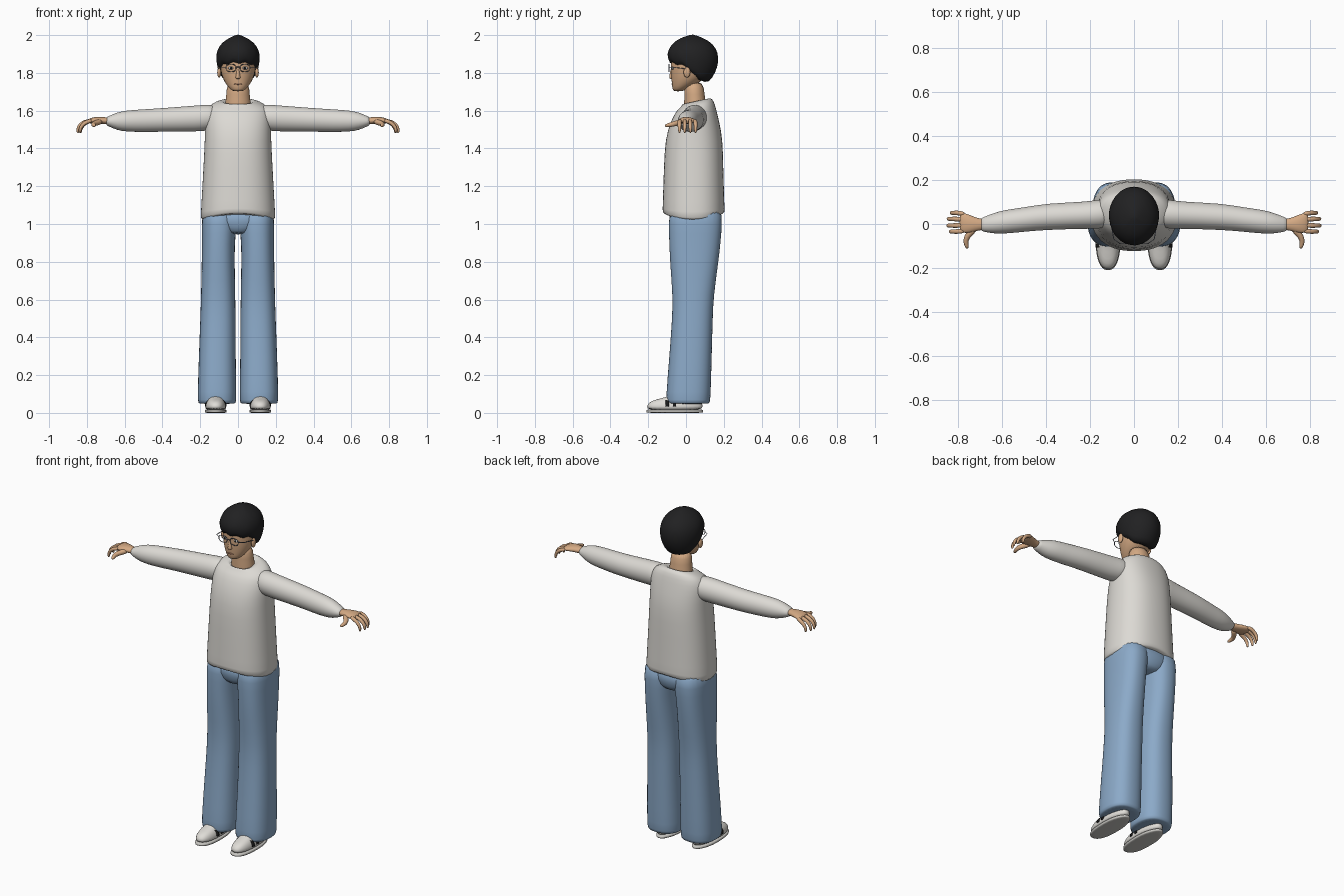
import bpy, bmesh, math
from mathutils import Vector, Matrix

if "Cube" in bpy.data.objects:
    bpy.data.objects.remove(bpy.data.objects["Cube"])


def material(name, r, g, b):
    m = bpy.data.materials.new(name)
    m.use_nodes = True
    m.diffuse_color = (r, g, b, 1)
    bsdf = m.node_tree.nodes["Principled BSDF"]
    bsdf.inputs["Base Color"].default_value = (r, g, b, 1)
    bsdf.inputs["Roughness"].default_value = 0.8
    return m


skin = material("skin", 0.66, 0.40, 0.23)
hair = material("black hair", 0.015, 0.015, 0.016)
knit = material("pale knit", 0.72, 0.70, 0.66)
denim = material("blue denim", 0.26, 0.40, 0.58)
leather = material("white leather", 0.74, 0.72, 0.68)
rubber = material("sole rubber", 0.58, 0.57, 0.54)
black = material("black band", 0.01, 0.01, 0.01)
metal = material("glasses frame", 0.16, 0.18, 0.23)
white = material("eye white", 0.75, 0.75, 0.75)
lip = material("lips", 0.50, 0.24, 0.15)


def finish(name, bm, mat, mirror=False, levels=0):
    bmesh.ops.recalc_face_normals(bm, faces=bm.faces)
    mesh = bpy.data.meshes.new(name)
    bm.to_mesh(mesh)
    bm.free()
    mesh.materials.append(mat)
    ob = bpy.data.objects.new(name, mesh)
    bpy.context.collection.objects.link(ob)
    for p in mesh.polygons:
        p.use_smooth = True
    if mirror:
        ob.modifiers.new("Mirror", 'MIRROR').use_mirror_merge = False
    if levels:
        sub = ob.modifiers.new("Smooth", 'SUBSURF')
        sub.levels = sub.render_levels = levels
    return ob


def oval(c, u, v, n=2.0, seg=24):
    """Closed superellipse ring around c with half axes u and v."""
    def power(t):
        return math.copysign(abs(t) ** (2 / n), t)
    c, u, v = Vector(c), Vector(u), Vector(v)
    angles = [2 * math.pi * i / seg for i in range(seg)]
    return [c + u * power(math.cos(a)) + v * power(math.sin(a)) for a in angles]


def add_loft(bm, rings):
    loops = [[bm.verts.new(p) for p in r] for r in rings]
    n = len(loops[0])
    for a, b in zip(loops, loops[1:]):
        for i in range(n):
            j = (i + 1) % n
            bm.faces.new((a[i], a[j], b[j], b[i]))
    bm.faces.new(loops[0])
    bm.faces.new(loops[-1])


def loft(name, rings, mat, mirror=False, levels=1):
    bm = bmesh.new()
    add_loft(bm, rings)
    return finish(name, bm, mat, mirror, levels)


def upright(rows, n=2.0, seg=24):
    """Rings stacked in z: z, centre x, centre y, half width, half depth."""
    return [oval((x, y, z), (w, 0, 0), (0, d, 0), n, seg) for z, x, y, w, d in rows]


def sideways(rows, n=2.0, seg=20):
    """Rings stacked in x: x, centre y, centre z, half depth, half height."""
    return [oval((x, y, z), (0, d, 0), (0, 0, h), n, seg) for x, y, z, d, h in rows]


def tube(points, radii, seg=10):
    pts = [Vector(p) for p in points]
    rings = []
    for i, p in enumerate(pts):
        t = (pts[min(i + 1, len(pts) - 1)] - pts[max(i - 1, 0)]).normalized()
        up = Vector((0, 1, 0)) if abs(t.y) < 0.6 else Vector((0, 0, 1))
        u = t.cross(up).normalized()
        rings.append(oval(p, u * radii[i], t.cross(u) * radii[i], 2, seg))
    return rings


def ball(name, loc, size, mat, mirror=False):
    bm = bmesh.new()
    m = Matrix.Translation(loc) @ Matrix.Diagonal((*size, 1))
    bmesh.ops.create_uvsphere(bm, u_segments=16, v_segments=10, radius=1, matrix=m)
    return finish(name, bm, mat, mirror)


def interp(table, x):
    """Linear lookup in rows sorted by rising first value."""
    for a, b in zip(table, table[1:]):
        if x <= b[0]:
            t = max(0, (x - a[0]) / (b[0] - a[0]))
            return [p + (q - p) * t for p, q in zip(a[1:], b[1:])]
    return table[-1][1:]


# Head and neck
loft("head", upright([
    (1.702, 0, -.042, .022, .02), (1.712, 0, -.035, .042, .037),
    (1.75, 0, 0, .072, .076), (1.79, 0, .02, .088, .1), (1.83, 0, .03, .095, .11),
    (1.88, 0, .035, .098, .118), (1.93, 0, .035, .08, .095), (1.96, 0, .035, .03, .04)]), skin)
loft("neck", upright([
    (1.58, 0, .05, .075, .065), (1.64, 0, .048, .068, .058),
    (1.68, 0, .045, .062, .054), (1.76, 0, .04, .06, .052)]), skin)

# Face
loft("nose", upright([
    (1.768, 0, -.076, .008, .006), (1.772, 0, -.078, .015, .013),
    (1.785, 0, -.076, .011, .012), (1.83, 0, -.074, .006, .006)], seg=12), skin)
ball("ears", (.1, .005, 1.803), (.01, .018, .028), skin, True)
ball("eyes", (.036, -.071, 1.825), (.016, .006, .008), white, True)
ball("pupils", (.036, -.076, 1.825), (.006, .003, .007), black, True)
ball("mouth", (0, -.074, 1.741), (.021, .004, .004), lip)

# Glasses
bm = bmesh.new()
loop = oval((.037, -.09, 1.826), (.027, 0, 0), (0, 0, .02), 2.4)
for a, b in zip(loop, loop[1:] + loop[:1]):
    add_loft(bm, tube([a, b], [.002, .002], 6))
add_loft(bm, tube([(0, -.091, 1.832), (.011, -.09, 1.83)], [.002, .002], 6))
add_loft(bm, tube([(.063, -.089, 1.83), (.092, -.07, 1.83), (.106, .01, 1.82)], [.002] * 3, 6))
finish("glasses", bm, metal, True)

# Hair with a ragged fringe, sideburns and a tapered nape
shape = [(1.73, .045, .066, .058), (1.76, .047, .082, .082), (1.80, .05, .103, .112),
         (1.85, .042, .114, .13), (1.90, .036, .117, .138), (1.95, .036, .098, .117),
         (1.985, .036, .055, .068), (2.003, .036, .008, .01)]
edge = [(-1, 1.733), (-.4, 1.745), (0, 1.78), (.2, 1.79), (.4, 1.832), (1, 1.85)]
rings, seg = [], 40
for s in (0, .12, .27, .45, .65, .85, 1):
    ring = []
    for i in range(seg):
        a = 2 * math.pi * i / seg
        front = -math.sin(a)
        low = interp(edge, front)[0]
        if front > .4:
            low += .011 * math.sin(i * 1.6)
        z = 2.003 - (2.003 - low) * s
        cy, w, d = interp(shape, z)
        ring.append(Vector((w * math.cos(a), cy + d * math.sin(a), z)))
    rings.append(ring)
loft("hair", rings, hair)

# Sweater body: hem dips at the sides, neckline drops at the front
rows = [(1.035, 0, .04, .19, .155), (1.036, 0, .04, .2, .166), (1.1, 0, .04, .195, .164),
        (1.3, 0, .04, .184, .158), (1.45, 0, .042, .176, .153), (1.54, 0, .047, .176, .13),
        (1.6, 0, .055, .17, .107), (1.632, 0, .058, .145, .09), (1.65, 0, .056, .095, .074),
        (1.65, 0, .05, .078, .066), (1.635, 0, .048, .068, .058)]
rings = upright(rows, 2.3, 28)
for ring, row in zip(rings, rows):
    for p in ring:
        side = (p.x / row[3]) ** 2
        if row[0] < 1.05:
            p.z += .02 - .035 * side
        if row[0] > 1.61:
            p.z += .22 * (p.y - .05)
loft("sweater_body", rings, knit)

# Sleeves
loft("sleeves", sideways([
    (.1, .05, 1.568, .06, .06), (.16, .045, 1.563, .068, .07), (.21, .04, 1.559, .062, .07),
    (.4, .034, 1.551, .061, .063), (.5, .02, 1.547, .056, .061), (.59, .01, 1.545, .055, .057),
    (.64, .003, 1.544, .047, .048), (.685, -.002, 1.544, .034, .027),
    (.7, -.002, 1.544, .028, .02)]), knit, True)

# Hands
bm = bmesh.new()
add_loft(bm, sideways([
    (.66, -.002, 1.545, .024, .018), (.71, -.002, 1.547, .027, .019),
    (.745, 0, 1.55, .042, .019), (.78, .006, 1.547, .048, .015),
    (.795, .007, 1.544, .044, .01)], seg=14))
for y, reach in ((-.03, -.012), (-.006, 0), (.02, -.002), (.044, -.016)):
    x, spread = reach, y * 1.15
    add_loft(bm, tube([(.77, y, 1.548), (.81 + x, spread, 1.543), (.838 + x, spread, 1.525),
                       (.85 + x, spread, 1.5), (.848 + x, spread, 1.48)],
                      [.011, .0115, .0105, .009, .005]))
add_loft(bm, tube([(.72, -.015, 1.545), (.752, -.045, 1.535), (.768, -.072, 1.528),
                   (.763, -.098, 1.522), (.758, -.112, 1.52)],
                  [.016, .016, .013, .011, .006]))
finish("hands", bm, skin, True, 1)

# Wide trousers
loft("trouser_legs", upright([
    (.048, .111, .012, .09, .1), (.05, .111, .012, .1, .115), (.08, .111, .012, .104, .119),
    (.3, .11, .024, .098, .113), (.5, .106, .034, .094, .108), (.62, .105, .038, .091, .109),
    (.78, .105, .043, .088, .127), (.9, .104, .047, .087, .137),
    (1.0, .099, .05, .093, .142), (1.1, .097, .05, .093, .142)], 2.4), denim, True)
loft("trouser_hips", upright([
    (.945, 0, .05, .06, .1), (.96, 0, .05, .1, .118), (1.0, 0, .05, .175, .138),
    (1.1, 0, .05, .185, .142)], 2.4), denim)

# Shoes: narrow heel, sole, two dark bands over the instep
sole = [(0, .118, -.06, .054, .148), (.002, .118, -.06, .058, .152),
        (.016, .118, -.06, .058, .152), (.018, .118, -.06, .054, .148)]
upper = [(.012, .118, -.06, .055, .148), (.035, .118, -.06, .056, .149),
         (.055, .118, -.056, .051, .142), (.07, .118, -.045, .042, .122),
         (.085, .118, -.01, .036, .082), (.12, .118, .02, .034, .055)]
for name, rows, mat in (("shoe_soles", sole, rubber), ("shoe_uppers", upper, leather)):
    rings = upright(rows, 2.4)
    for p in (p for r in rings for p in r):
        p.x = .118 + (p.x - .118) * (1 - 2 * max(0, p.y))
    loft(name, rings, mat, True)
bm = bmesh.new()
for y, top in ((-.108, .044), (-.07, .05)):
    rings = [oval((.118, y + d, .036), (.0575, 0, 0), (0, 0, top), 2, 32) for d in (0, .018)]
    for p in (p for r in rings for p in r):
        p.z = max(p.z, .034)
    add_loft(bm, rings)
finish("shoe_bands", bm, black, True)
